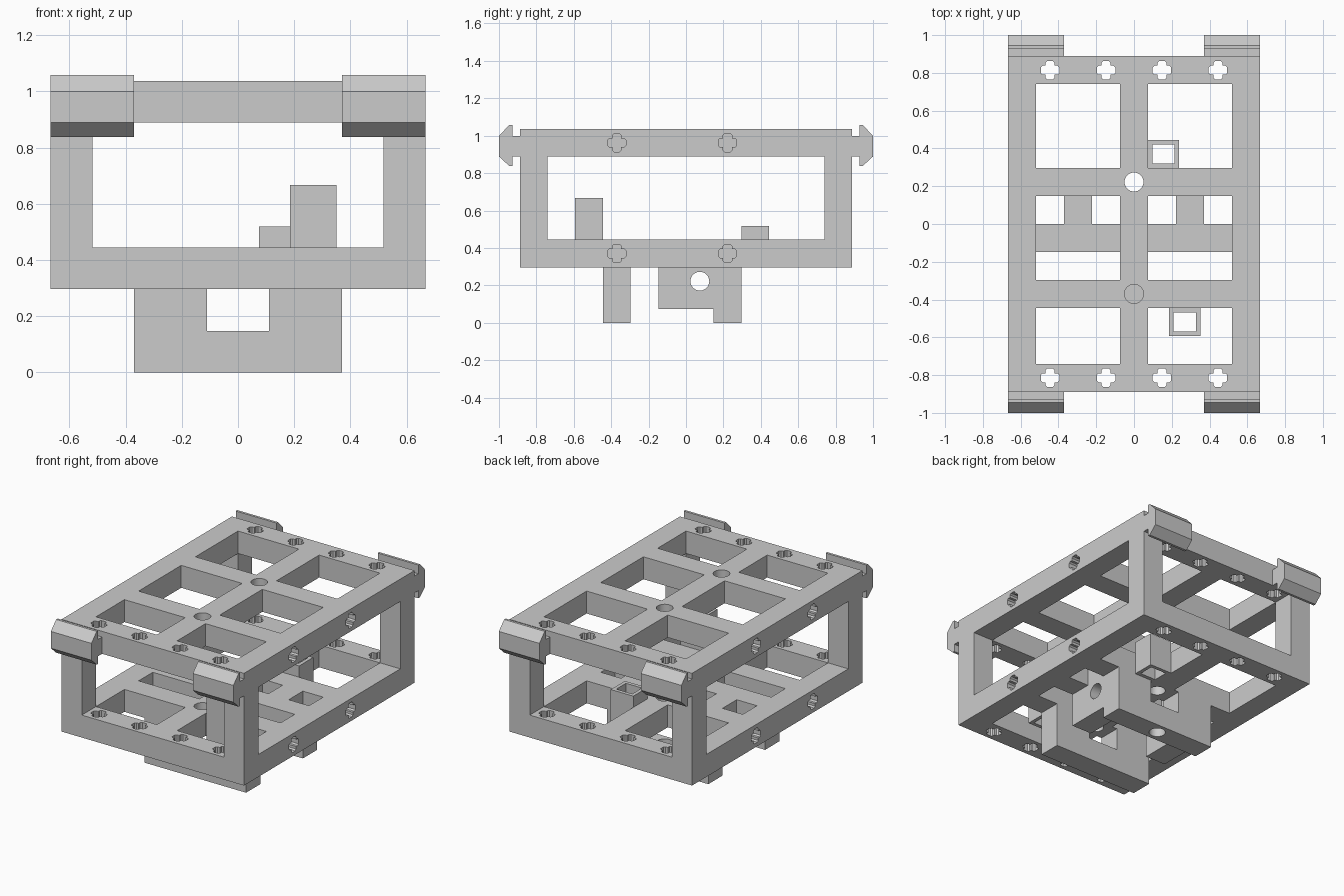
import bpy
import bmesh
import math

U = 0.1481  # bar thickness, the module of the whole frame

cube = bpy.data.objects.get("Cube")
if cube:
    bpy.data.objects.remove(cube, do_unlink=True)

grey = bpy.data.materials.new("plain_grey")
grey.use_nodes = True
grey.diffuse_color = (0.6, 0.6, 0.6, 1)
for node in grey.node_tree.nodes:
    if node.type == "BSDF_PRINCIPLED":
        node.inputs["Base Color"].default_value = grey.diffuse_color


def prism(bm, profile, axis, start, end):
    """Extrude a 2D profile along an axis, all in modules."""
    def place(p, q, a):
        xyz = {"X": (a, p, q), "Y": (p, a, q), "Z": (p, q, a)}[axis]
        return [c * U for c in xyz]
    low = [bm.verts.new(place(p, q, start)) for p, q in profile]
    high = [bm.verts.new(place(p, q, end)) for p, q in profile]
    bm.faces.new(low)
    bm.faces.new(high)
    n = len(profile)
    for i in range(n):
        j = (i + 1) % n
        bm.faces.new((low[i], low[j], high[j], high[i]))


def box(bm, xs, ys, zs):
    rect = [(xs[0], ys[0]), (xs[1], ys[0]), (xs[1], ys[1]), (xs[0], ys[1])]
    prism(bm, rect, "Z", *zs)


def circle(p, q, radius=0.34, sides=32):
    return [(p + radius * math.cos(2 * math.pi * i / sides),
             q + radius * math.sin(2 * math.pi * i / sides)) for i in range(sides)]


def plus(p, q):
    """Plus-shaped slot with chamfered arm ends."""
    points = []
    arm = [(0.27, -0.16), (0.33, -0.1), (0.33, 0.1), (0.27, 0.16), (0.16, 0.16)]
    for _ in range(4):
        points += [(p + a, q + b) for a, b in arm]
        arm = [(-b, a) for a, b in arm]
    return points


def finish(name, bm):
    bmesh.ops.recalc_face_normals(bm, faces=bm.faces)
    mesh = bpy.data.meshes.new(name)
    bm.to_mesh(mesh)
    bm.free()
    mesh.materials.append(grey)
    obj = bpy.data.objects.new(name, mesh)
    bpy.context.collection.objects.link(obj)
    return obj


def cut(obj, cutter_bm):
    """Subtract the cutter mesh and bake the result."""
    cutter = finish("cutter", cutter_bm)
    cutter.hide_render = True
    mod = obj.modifiers.new("cut", "BOOLEAN")
    mod.operation = "DIFFERENCE"
    mod.solver = "EXACT"
    mod.object = cutter
    bpy.context.view_layer.update()
    graph = bpy.context.evaluated_depsgraph_get()
    baked = bpy.data.meshes.new_from_object(obj.evaluated_get(graph))
    obj.modifiers.clear()
    obj.data = baked
    bpy.data.objects.remove(cutter, do_unlink=True)


def mirrored(span, side):
    return sorted(side * v for v in span)


parts = []

# Open frame: one block with the windows and deck openings cut out
bm = bmesh.new()
box(bm, (-4.5, 4.5), (-6, 6), (2, 7))
frame = finish("open_frame", bm)
parts.append(frame)

bm = bmesh.new()
box(bm, (-5, 5), (-5, 5), (3, 6))
cut(frame, bm)
bm = bmesh.new()
box(bm, (-3.5, 3.5), (-7, 7), (3, 6))
cut(frame, bm)

bm = bmesh.new()
for side in (-1, 1):
    bay = mirrored((0.5, 3.5), side)
    for ys in ((-5, -3), (-2, 1), (2, 5)):
        box(bm, bay, ys, (5.5, 7.5))
    for ys in ((-5, -3), (-2, -1), (2, 5)):
        box(bm, bay, ys, (1.5, 3.5))
    for xs in ((0.5, 1.5), (2.5, 3.5)):
        box(bm, mirrored(xs, side), (0, 1), (1.5, 3.5))
cut(frame, bm)

# Round holes and plus slots through both decks, blind slots in the sides
bm = bmesh.new()
for y in (-2.5, 1.5):
    prism(bm, circle(0, y), "Z", 1, 8)
for x in (-3, -1, 1, 3):
    for y in (-5.5, 5.5):
        prism(bm, plus(x, y), "Z", 1, 8)
for side in (-1, 1):
    for y in (-2.5, 1.5):
        for z in (2.5, 6.5):
            prism(bm, plus(y, z), "X", *mirrored((3.6, 5), side))
cut(frame, bm)

# U-shaped feet under the lower deck
u_shape = [(-2.5, 0), (2.5, 0), (2.5, 2), (0.75, 2), (0.75, 1),
           (-0.75, 1), (-0.75, 2), (-2.5, 2)]
for name, start in (("front_foot", -3), ("back_foot", 1)):
    bm = bmesh.new()
    prism(bm, u_shape, "Y", start, start + 1)
    foot = finish(name, bm)
    parts.append(foot)
bm = bmesh.new()
prism(bm, circle(0, 1.5), "Z", -0.5, 1.5)
cut(foot, bm)

# Axle brackets in front of the back foot
for name, side in (("left_bracket", 1), ("right_bracket", -1)):
    bm = bmesh.new()
    box(bm, mirrored((1.5, 2.5), side), (-1, 1), (0.5, 2))
    bracket = finish(name, bm)
    bm = bmesh.new()
    prism(bm, circle(0.5, 1.5), "X", *mirrored((1, 3), side))
    cut(bracket, bm)
    parts.append(bracket)

# Square sockets standing beside the lower cross bars
for name, xs, ys, top in (("front_socket", (1.25, 2.37), (-4, -3), 4.5),
                          ("back_socket", (0.5, 1.61), (2, 3), 3.5)):
    bm = bmesh.new()
    box(bm, xs, ys, (2, top))
    socket = finish(name, bm)
    bm = bmesh.new()
    wall = 0.16
    box(bm, (xs[0] + wall, xs[1] - wall), (ys[0] + wall, ys[1] - wall), (1, 6))
    cut(socket, bm)
    parts.append(socket)

# Hooked clips on the upper corners
hook = [(6, 6), (6.27, 6), (6.27, 5.66), (6.38, 5.66), (6.75, 6),
        (6.75, 6.75), (6.38, 7.14), (6.27, 7.14), (6.27, 6.75), (6, 6.75)]
for end, y_sign in (("front", -1), ("back", 1)):
    for hand, x_sign in (("left", 1), ("right", -1)):
        bm = bmesh.new()
        prism(bm, [(y * y_sign, z) for y, z in hook], "X",
              *mirrored((2.5, 4.5), x_sign))
        parts.append(finish(end + "_" + hand + "_clip", bm))

# Smooth the round holes, keep every other edge crisp
bpy.ops.object.select_all(action="DESELECT")
for obj in parts:
    obj.select_set(True)
bpy.context.view_layer.objects.active = frame
bpy.ops.object.shade_smooth_by_angle(angle=math.radians(30))
